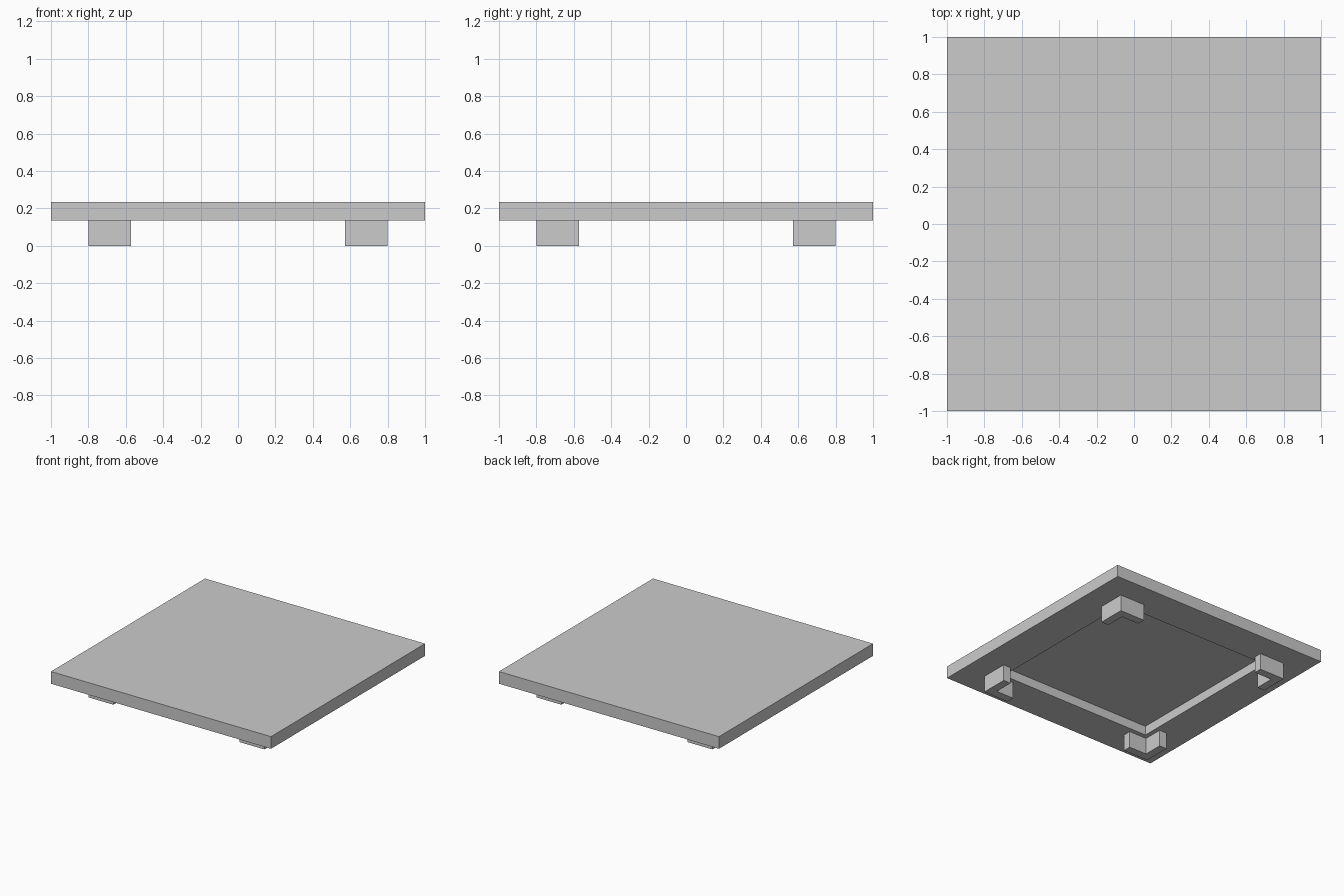
import bpy, bmesh
from mathutils import Vector

cube = bpy.data.objects.get("Cube")
if cube:
    bpy.data.objects.remove(cube, do_unlink=True)

UNDERSIDE, TOP = 0.135, 0.235
RECESS_HALF, RECESS_DEPTH = 0.57, 0.075
FOOT_OUT, FOOT_IN, FOOT_WALL = 0.8, 0.573, 0.067

grey = bpy.data.materials.new("light grey")
grey.use_nodes = True
grey.diffuse_color = (0.6, 0.6, 0.6, 1)
grey.node_tree.nodes["Principled BSDF"].inputs["Base Color"].default_value = (0.6, 0.6, 0.6, 1)


def finish(bm, name):
    bmesh.ops.recalc_face_normals(bm, faces=bm.faces)
    mesh = bpy.data.meshes.new(name)
    bm.to_mesh(mesh)
    bm.free()
    mesh.materials.append(grey)
    obj = bpy.data.objects.new(name, mesh)
    bpy.context.collection.objects.link(obj)
    return obj


# Square slab with a shallow square recess in its underside
bm = bmesh.new()
bmesh.ops.create_cube(bm, size=1)
bmesh.ops.scale(bm, vec=(2, 2, TOP - UNDERSIDE), verts=bm.verts)
bmesh.ops.translate(bm, vec=(0, 0, (TOP + UNDERSIDE) / 2), verts=bm.verts)
bottom = min(bm.faces, key=lambda f: f.calc_center_median().z)
bmesh.ops.inset_region(bm, faces=[bottom], thickness=1 - RECESS_HALF)
ext = bmesh.ops.extrude_face_region(bm, geom=[bottom])
bmesh.ops.translate(bm, vec=(0, 0, RECESS_DEPTH),
                    verts=[v for v in ext["geom"] if isinstance(v, bmesh.types.BMVert)])
if bottom.is_valid:
    bmesh.ops.delete(bm, geom=[bottom], context="FACES_ONLY")
finish(bm, "slab")


# L-shaped corner feet, open towards the centre
def foot(name, sx, sy):
    a, b, c = FOOT_OUT, FOOT_IN, FOOT_OUT - FOOT_WALL
    profile = [(a, a), (b, a), (b, c), (c, c), (c, b), (a, b)]
    bm = bmesh.new()
    face = bm.faces.new([bm.verts.new((sx * x, sy * y, 0)) for x, y in profile])
    ext = bmesh.ops.extrude_face_region(bm, geom=[face], use_keep_orig=True)
    bmesh.ops.translate(bm, vec=Vector((0, 0, UNDERSIDE)),
                        verts=[v for v in ext["geom"] if isinstance(v, bmesh.types.BMVert)])
    finish(bm, name)


for side, sx in (("left", 1), ("right", -1)):
    for end, sy in (("front", -1), ("back", 1)):
        foot(f"{end}_{side}_foot", sx, sy)
